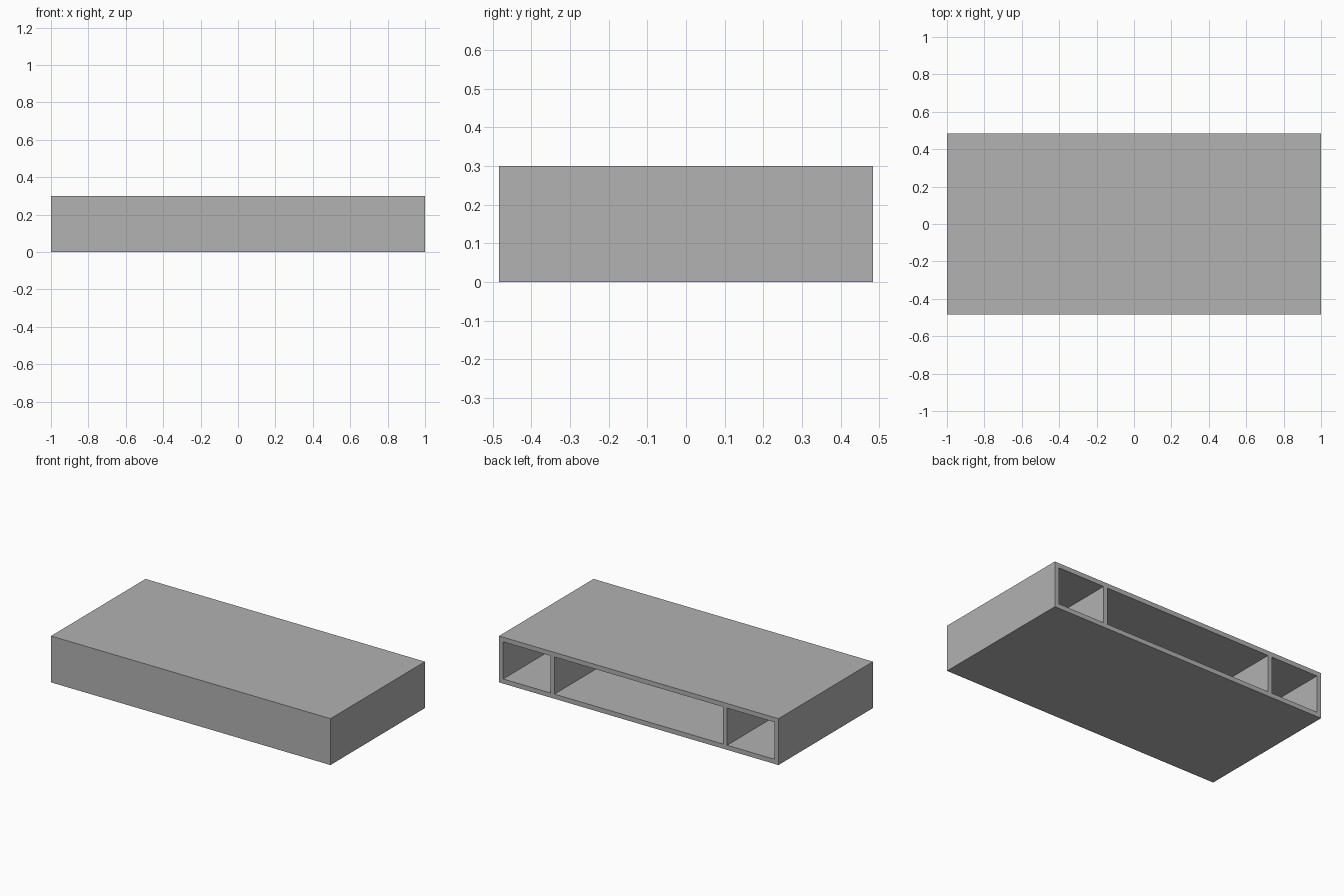
import bpy

WIDTH, DEPTH, HEIGHT = 2.0, 0.966, 0.3
WALL = 0.03
SIDE_BAY = 0.337      # clear width of each outer compartment

if "Cube" in bpy.data.objects:
    bpy.data.objects.remove(bpy.data.objects["Cube"], do_unlink=True)

# Single plain grey finish
grey = bpy.data.materials.new("plain_grey")
grey.use_nodes = True
colour = (0.445, 0.445, 0.445, 1.0)
grey.diffuse_color = colour
grey.node_tree.nodes["Principled BSDF"].inputs["Base Color"].default_value = colour


def box(name, low, high):
    """Axis-aligned box between two corners."""
    centre = [(a + b) / 2 for a, b in zip(low, high)]
    bpy.ops.mesh.primitive_cube_add(size=1, location=centre)
    obj = bpy.context.object
    obj.name = name
    obj.scale = [b - a for a, b in zip(low, high)]
    bpy.ops.object.transform_apply(location=True, rotation=False, scale=True)
    obj.data.materials.append(grey)
    return obj


# Outer casing
x, y = WIDTH / 2, DEPTH / 2
casing = box("shelf_casing", (-x, -y, 0), (x, y, HEIGHT))

# Three compartments open at the back, separated by two dividers
outer = x - WALL
inner = outer - SIDE_BAY
bays = {
    "right_bay": (-outer, -inner),
    "middle_bay": (-inner + WALL, inner - WALL),
    "left_bay": (inner, outer),
}
for name, (x0, x1) in bays.items():
    cutter = box(name + "_cutter", (x0, -y + WALL, WALL), (x1, y + WALL, HEIGHT - WALL))
    cutter.hide_render = True
    cut = casing.modifiers.new(name, 'BOOLEAN')
    cut.operation = 'DIFFERENCE'
    cut.solver = 'EXACT'
    cut.object = cutter
    bpy.context.view_layer.objects.active = casing
    bpy.ops.object.modifier_apply(modifier=cut.name)
    bpy.data.objects.remove(cutter, do_unlink=True)
